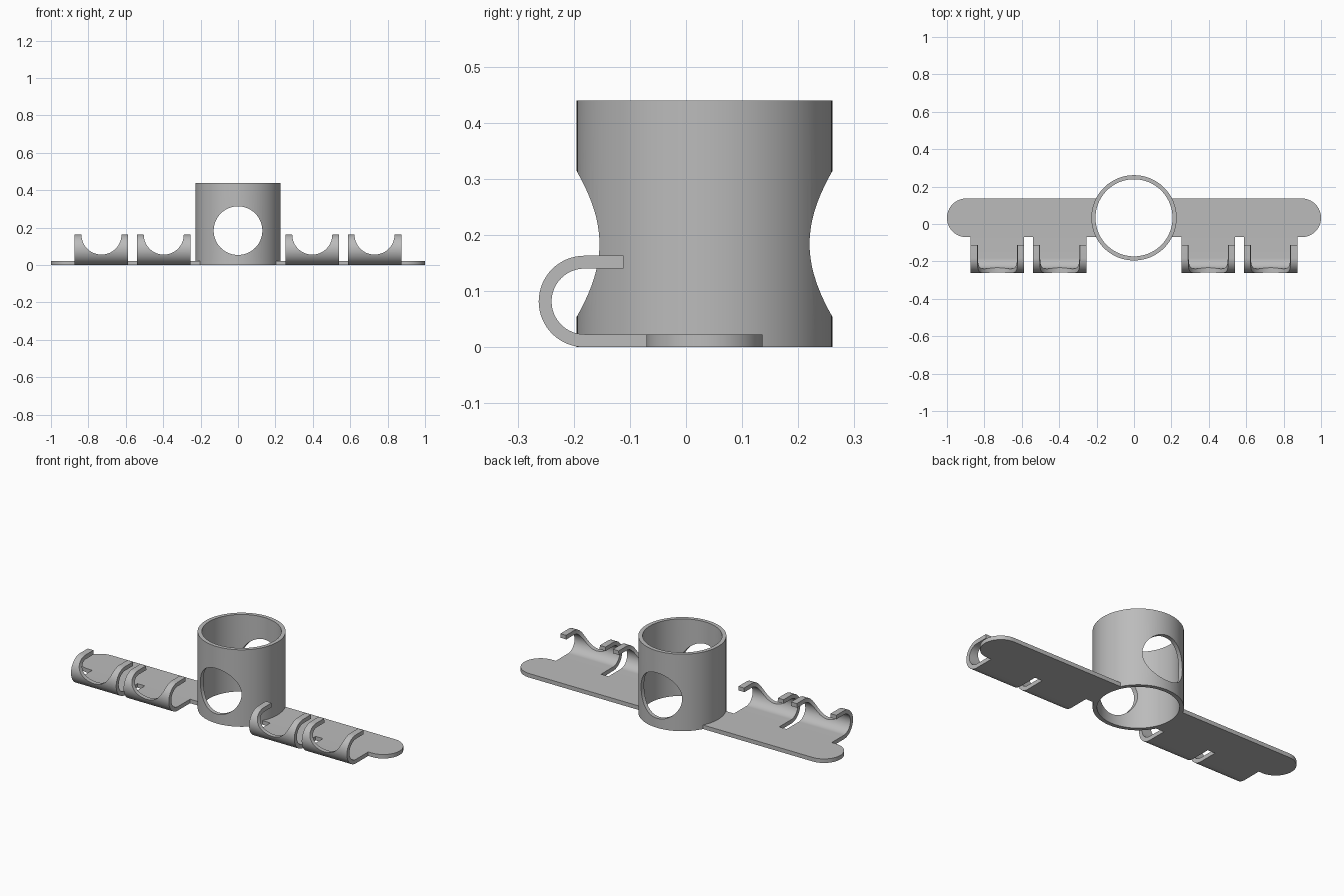
import bpy, bmesh, math
from mathutils import Matrix, Vector

if "Cube" in bpy.data.objects:
    bpy.data.objects.remove(bpy.data.objects["Cube"], do_unlink=True)

grey = bpy.data.materials.new("plain grey")
grey.use_nodes = True
tone = (0.5, 0.5, 0.5, 1)
grey.diffuse_color = tone
grey.node_tree.nodes["Principled BSDF"].inputs["Base Color"].default_value = tone

CY = 0.033          # centre line of cup and plate
THICK = 0.023       # sheet thickness
CUP_R, CUP_H = 0.228, 0.44


def finish(name, bm):
    bmesh.ops.recalc_face_normals(bm, faces=bm.faces)
    mesh = bpy.data.meshes.new(name)
    bm.to_mesh(mesh)
    bm.free()
    mesh.materials.append(grey)
    obj = bpy.data.objects.new(name, mesh)
    bpy.context.collection.objects.link(obj)
    return obj


def prism(name, points, direction):
    """Extrude a closed outline along a direction."""
    bm = bmesh.new()
    face = bm.faces.new([bm.verts.new(p) for p in points])
    ext = bmesh.ops.extrude_face_region(bm, geom=[face])
    moved = [v for v in ext["geom"] if isinstance(v, bmesh.types.BMVert)]
    bmesh.ops.translate(bm, verts=moved, vec=Vector(direction))
    return finish(name, bm)


def cylinder(name, radius, depth, centre, axis="Z"):
    bm = bmesh.new()
    turn = Matrix.Rotation(math.pi / 2, 4, "X") if axis == "Y" else Matrix()
    bmesh.ops.create_cone(bm, cap_ends=True, segments=96, radius1=radius,
                          radius2=radius, depth=depth,
                          matrix=Matrix.Translation(centre) @ turn)
    return finish(name, bm)


def cut(obj, cutter):
    cutter.hide_render = True
    mod = obj.modifiers.new("cut", "BOOLEAN")
    mod.operation, mod.solver, mod.object = "DIFFERENCE", "EXACT", cutter
    bpy.context.view_layer.objects.active = obj
    bpy.ops.object.modifier_apply(modifier=mod.name)
    bpy.data.objects.remove(cutter, do_unlink=True)


def arc(cx, cy, r, start, end, steps=32):
    angles = [math.radians(start + (end - start) * i / steps) for i in range(steps + 1)]
    return [(cx + r * math.cos(a), cy + r * math.sin(a)) for a in angles]


# Open cup sleeve with a round window through front and back
cup = cylinder("cup_sleeve", CUP_R, CUP_H, (0, CY, CUP_H / 2))
cut(cup, cylinder("bore", 0.206, 1, (0, CY, CUP_H / 2)))
cut(cup, cylinder("window", 0.13, 1, (0, CY, 0.184), "Y"))

# Long base plate with round ends, opened under the cup
END_R = 0.1035
outline = arc(1 - END_R, CY, END_R, -90, 90) + arc(END_R - 1, CY, END_R, 90, 270)
plate = prism("base_plate", [(x, y, 0) for x, y in outline], (0, 0, THICK))
cut(plate, cylinder("plate_opening", 0.217, 1, (0, CY, 0)))

# Curled hooks along the front edge, each scooped by a round cut
HOOK_R, HOOK_Y, EDGE = 0.0815, -0.181, CY - END_R
outer = arc(HOOK_Y, HOOK_R, HOOK_R, 270, 90)
inner = arc(HOOK_Y, HOOK_R, HOOK_R - THICK, 90, 270)
section = ([(EDGE, 0)] + outer + [(-0.111, 2 * HOOK_R), (-0.111, 2 * HOOK_R - THICK)]
           + inner + [(EDGE, THICK)])
hooks = []
for side, sign in (("left", 1), ("right", -1)):
    for place, mid in (("inner", 0.397), ("outer", 0.73)):
        x = sign * mid
        hook = prism(f"{side}_{place}_hook",
                     [(x - 0.143, y, z) for y, z in section], (0.286, 0, 0))
        cut(hook, cylinder("scoop", 0.107, 1, (x, 0, 0.163), "Y"))
        hooks.append(hook)

# Smooth the curved faces and keep crisp rims
bpy.ops.object.select_all(action="DESELECT")
for obj in [cup, plate] + hooks:
    obj.select_set(True)
    bpy.context.view_layer.objects.active = obj
bpy.ops.object.shade_smooth_by_angle(angle=math.radians(30))
